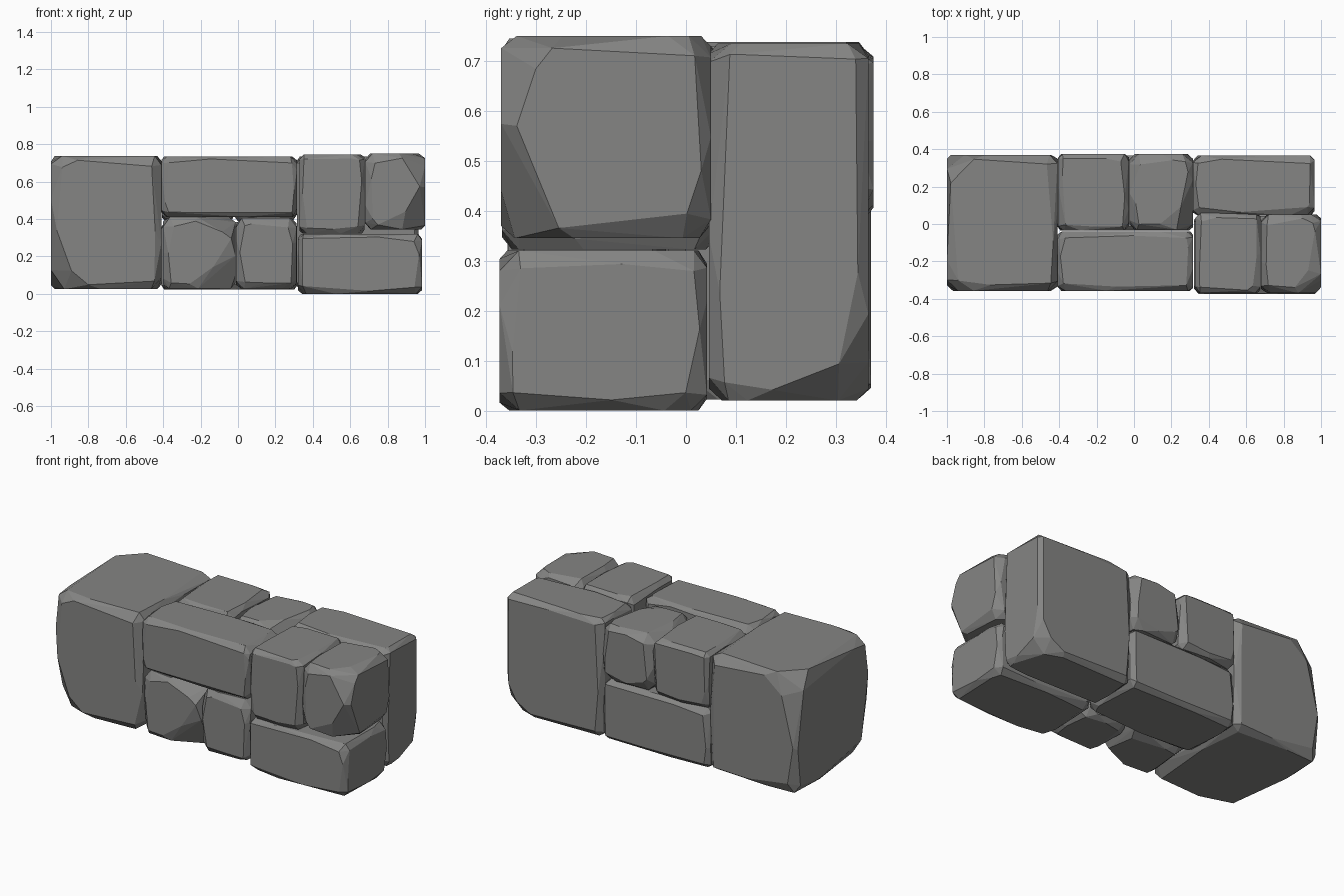
import bpy, bmesh, random
from mathutils import Vector

if "Cube" in bpy.data.objects:
    bpy.data.objects.remove(bpy.data.objects["Cube"])

random.seed(11)

stone = bpy.data.materials.new("stone grey")
stone.diffuse_color = (0.235, 0.235, 0.23, 1)
stone.use_nodes = True
stone.node_tree.nodes["Principled BSDF"].inputs["Base Color"].default_value = stone.diffuse_color


def stone_block(name, x, y, z, chamfer, worn=()):
    """Chipped convex stone filling the given ranges; worn corners are cut deeper."""
    lo, hi = Vector((x[0], y[0], z[0])), Vector((x[1], y[1], z[1]))
    mid, half = (lo + hi) / 2, (hi - lo) / 2
    bm = bmesh.new()
    for a in range(3):
        t, u = (a + 1) % 3, (a + 2) % 3
        for s in (-1, 1):
            # four inset corners of this face
            for st in (-1, 1):
                for su in (-1, 1):
                    sign = [0, 0, 0]
                    sign[a], sign[t], sign[u] = s, st, su
                    k = chamfer * (2.2 if tuple(sign) in worn else 1)
                    p = mid.copy()
                    p[a] += s * half[a]
                    p[t] += st * (half[t] - k * random.uniform(0.6, 1.3))
                    p[u] += su * (half[u] - k * random.uniform(0.6, 1.3))
                    bm.verts.new(p)
            # slightly bulging edge points
            for e, f in ((t, u), (u, t)):
                for se in (-1, 1):
                    p = mid.copy()
                    p[a] += s * half[a]
                    p[e] += se * (half[e] - chamfer * random.uniform(0.4, 0.75))
                    p[f] += random.uniform(-0.6, 0.6) * half[f]
                    bm.verts.new(p)
    res = bmesh.ops.convex_hull(bm, input=bm.verts[:])
    loose = {g for g in res["geom_interior"] + res["geom_unused"]
             if isinstance(g, bmesh.types.BMVert)}
    bmesh.ops.delete(bm, geom=list(loose), context='VERTS')
    bmesh.ops.dissolve_limit(bm, angle_limit=0.03, verts=bm.verts[:], edges=bm.edges[:])
    bmesh.ops.recalc_face_normals(bm, faces=bm.faces[:])
    me = bpy.data.meshes.new(name)
    bm.to_mesh(me)
    bm.free()
    me.materials.append(stone)
    bpy.context.collection.objects.link(bpy.data.objects.new(name, me))


# Left end: one large block
stone_block("large_end_stone", (-1, -0.41), (-0.357, 0.37), (0.025, 0.738), 0.047,
            [(-1, -1, -1), (-1, 1, 1)])

# Middle, front row: long stone above two small ones
stone_block("front_long_stone", (-0.408, 0.315), (-0.357, -0.04), (0.412, 0.735), 0.034)
stone_block("front_small_stone_left", (-0.4, -0.013), (-0.357, -0.04), (0.028, 0.41), 0.045,
            [(1, -1, 1), (1, -1, -1)])
stone_block("front_small_stone_right", (-0.01, 0.313), (-0.355, -0.04), (0.028, 0.405), 0.042)

# Middle, back row: two small stones above a long one
stone_block("back_small_stone_left", (-0.405, -0.028), (-0.035, 0.375), (0.385, 0.73), 0.035)
stone_block("back_small_stone_right", (-0.024, 0.315), (-0.03, 0.375), (0.39, 0.725), 0.045,
            [(1, -1, 1)])
stone_block("back_long_stone", (-0.408, 0.315), (-0.035, 0.365), (0.022, 0.383), 0.034)

# Right end, front: flat stone carrying two uprights
stone_block("right_base_stone", (0.322, 0.985), (-0.373, 0.042), (0, 0.32), 0.036)
stone_block("right_upright_stone", (0.328, 0.677), (-0.368, 0.058), (0.322, 0.745), 0.035)
stone_block("right_end_stone", (0.68, 1), (-0.37, 0.05), (0.345, 0.75), 0.045,
            [(1, -1, -1), (1, -1, 1)])

# Right end, back: tall stone
stone_block("back_tall_stone", (0.315, 0.965), (0.046, 0.365), (0.02, 0.735), 0.036,
            [(1, 1, -1)])
